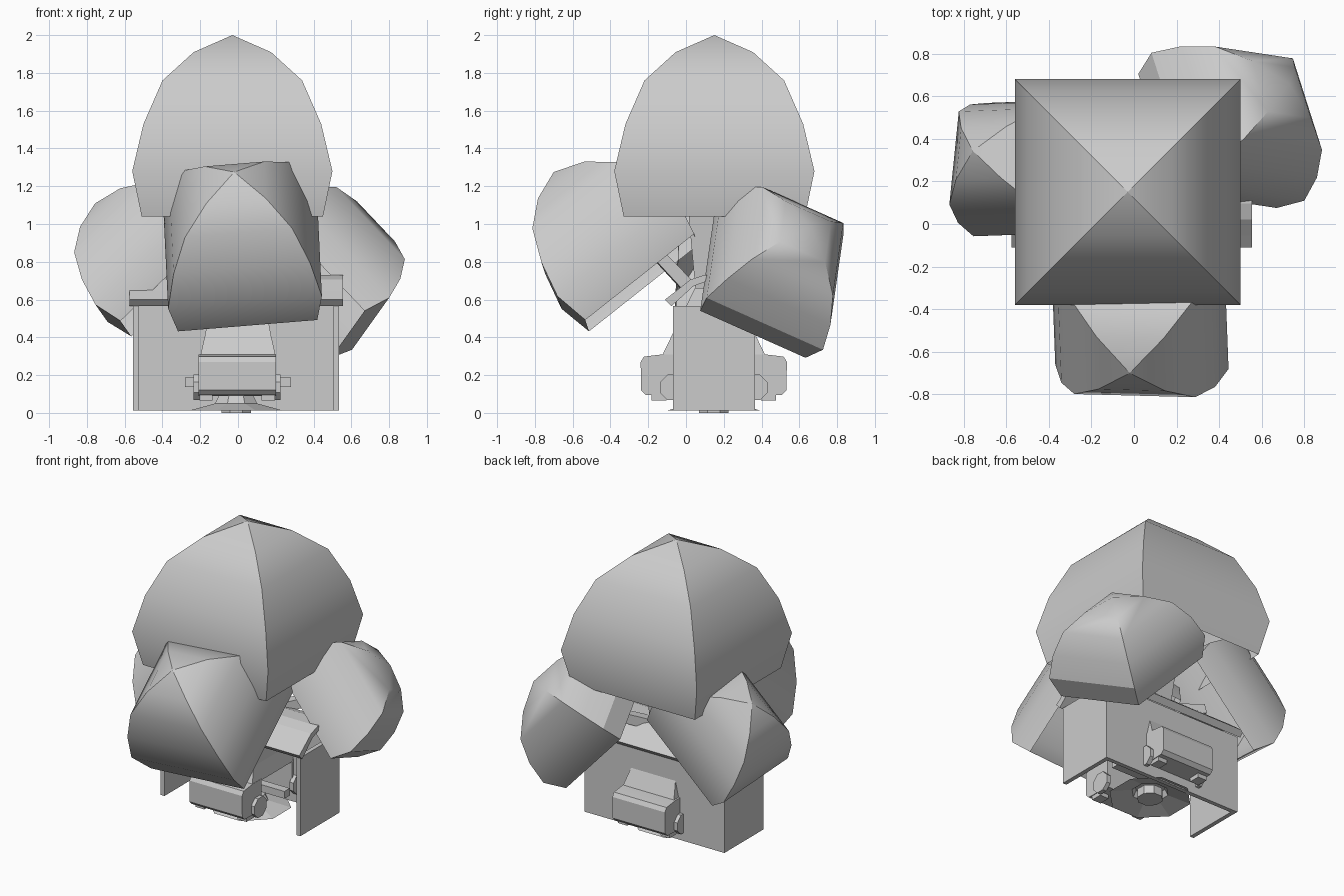
import bpy, math
from mathutils import Vector

if "Cube" in bpy.data.objects:
    bpy.data.objects.remove(bpy.data.objects["Cube"])

# dome profile: relative half width, relative height
PROFILE = [(1, 0), (1.104, .25), (.98, .51), (.77, .75), (.427, .906)]


def make(name, verts, faces, smooth=False):
    me = bpy.data.meshes.new(name)
    me.from_pydata([tuple(v) for v in verts], [], faces)
    ob = bpy.data.objects.new(name, me)
    bpy.context.collection.objects.link(ob)
    bpy.ops.object.select_all(action='DESELECT')
    ob.select_set(True)
    bpy.context.view_layer.objects.active = ob
    bpy.ops.object.mode_set(mode='EDIT')
    bpy.ops.mesh.select_all(action='SELECT')
    bpy.ops.mesh.normals_make_consistent(inside=False)
    bpy.ops.object.mode_set(mode='OBJECT')
    if smooth:
        bpy.ops.object.shade_smooth_by_angle(angle=math.radians(30))
    return ob


def loft(name, rings, smooth=False, apex=None, cap=True):
    """Skin equal-sized rings, optionally cap the start, close with an apex or a cap."""
    n = len(rings[0])
    verts = [v for r in rings for v in r]
    faces = [tuple(range(n))] if cap else []
    for k in range(len(rings) - 1):
        for i in range(n):
            j = (i + 1) % n
            faces.append((k * n + i, k * n + j, (k + 1) * n + j, (k + 1) * n + i))
    last = (len(rings) - 1) * n
    if apex is not None:
        verts.append(apex)
        faces += [(last + i, last + (i + 1) % n, len(verts) - 1) for i in range(n)]
    else:
        faces.append(tuple(last + i for i in range(n)))
    return make(name, verts, faces, smooth)


def dome(name, base, axis, up, su, sv, h):
    """Hollow four-sided dome leaning along axis; su and sv are half sides of its base."""
    c, n = Vector(base), Vector(axis).normalized()
    v = Vector(up)
    v = (v - n * v.dot(n)).normalized()
    u = v.cross(n)
    rings = [[c + n * h * t + u * su * w * a + v * sv * w * b
              for a, b in ((-1, -1), (1, -1), (1, 1), (-1, 1))] for w, t in PROFILE]
    return loft(name, rings, True, c + n * h, cap=False)


def box(name, lo, hi):
    ring = lambda z: [(lo[0], lo[1], z), (hi[0], lo[1], z), (hi[0], hi[1], z), (lo[0], hi[1], z)]
    return loft(name, [ring(lo[2]), ring(hi[2])])


def extrude_x(name, profile, x0, x1, smooth=False):
    return loft(name, [[(x, y, z) for y, z in profile] for x in (x0, x1)], smooth)


def circle(r, n, cy, cz):
    return [(cy + r * math.cos(2 * math.pi * (i + .5) / n),
             cz + r * math.sin(2 * math.pi * (i + .5) / n)) for i in range(n)]


def rod(name, a, b, r0, r1, n=4):
    a, b = Vector(a), Vector(b)
    q = (b - a).to_track_quat('Z', 'Y')
    return loft(name, [[p + q @ Vector((r * c, r * s, 0)) for c, s in circle(1, n, 0, 0)]
                       for p, r in ((a, r0), (b, r1))])


# foliage
dome("crown", (-.03, .15, 1.04), (0, 0, 1), (0, 1, 0), .48, .48, .96)
dome("front_foliage", (.04, -.235, .69), (-.08, -.62, .78), (-.03, .78, .62), .37, .368, .75)
dome("right_foliage", (.345, .39, .665), (.66, .46, .56), (-.66, .12, .74), .318, .345, .57)
dome("left_foliage", (-.345, .24, .685), (-.68, .17, .7), (.7, .03, .7), .288, .345, .6)

# trunk and branches
CY = .147
rod("trunk", (0, CY, .60), (0, CY, 1.06), .13, .19)
rod("front_branch", (0, .02, .66), (.02, -.16, .85), .05, .045)
rod("right_branch", (.03, CY, .66), (.40, .42, .79), .05, .045)
rod("left_branch", (-.03, CY, .66), (-.38, .24, .75), .05, .045)

# three-walled shell, open at the front and underneath
box("left_wall", (-.555, -.07, .012), (-.525, .365, .565))
box("right_wall", (.505, -.07, .012), (.535, .365, .565))
box("back_wall", (-.555, .335, .012), (.535, .365, .565))

# arched cover
half = [(-.258, .60), (-.20, .645), (-.125, .705), (-.05, .73)]
outer = half + [(-y, z) for y, z in reversed(half)]
inner = [(y * .87, z - .035) for y, z in reversed(outer)]
extrude_x("arched_cover", [(CY + y, z) for y, z in outer + inner], -.575, .555)

# matching front and back feet with sloped supports, discs and clips
for name, s in (("front", -1), ("back", 1)):
    Y = lambda d: CY + s * d
    pts = [(.17, .09), (.36, .095), (.385, .12), (.387, .27), (.37, .298), (.27, .31), (.17, .31)]
    extrude_x(name + "_foot", [(Y(d), z) for d, z in pts], -.21, .20, True)
    rings = []
    for w, d, z in ((.20, .275, .30), (.175, .222, .41), (.13, .10, .66)):
        rings.append([(-w, Y(d), z), (w, Y(d), z), (w, CY, z), (-w, CY, z)])
    loft(name + "_support", rings)
    for side in (-1, 1):
        x = side * .20 - .005
        extrude_x(name + "_disc", circle(.073, 8, Y(.217), .135), x, x + side * .03)
        box(name + "_clip", (min(x, x - side * .07), min(Y(.25), Y(.33)), .065),
            (max(x, x - side * .07), max(Y(.25), Y(.33)), .11))

# axle between the feet
box("axle", (-.28, CY - .03, .137), (.28, CY + .03, .188))


# flared hollow plate and hub underneath
def flat_ring(r, z, n=8):
    return [(x, y + CY, z) for x, y in circle(r, n, -.01, 0)]


loft("base_plate", [flat_ring(.27, .012), flat_ring(.12, .05), flat_ring(.10, .09)], cap=False)
loft("hub", [flat_ring(.085, 0), flat_ring(.085, .06)])
